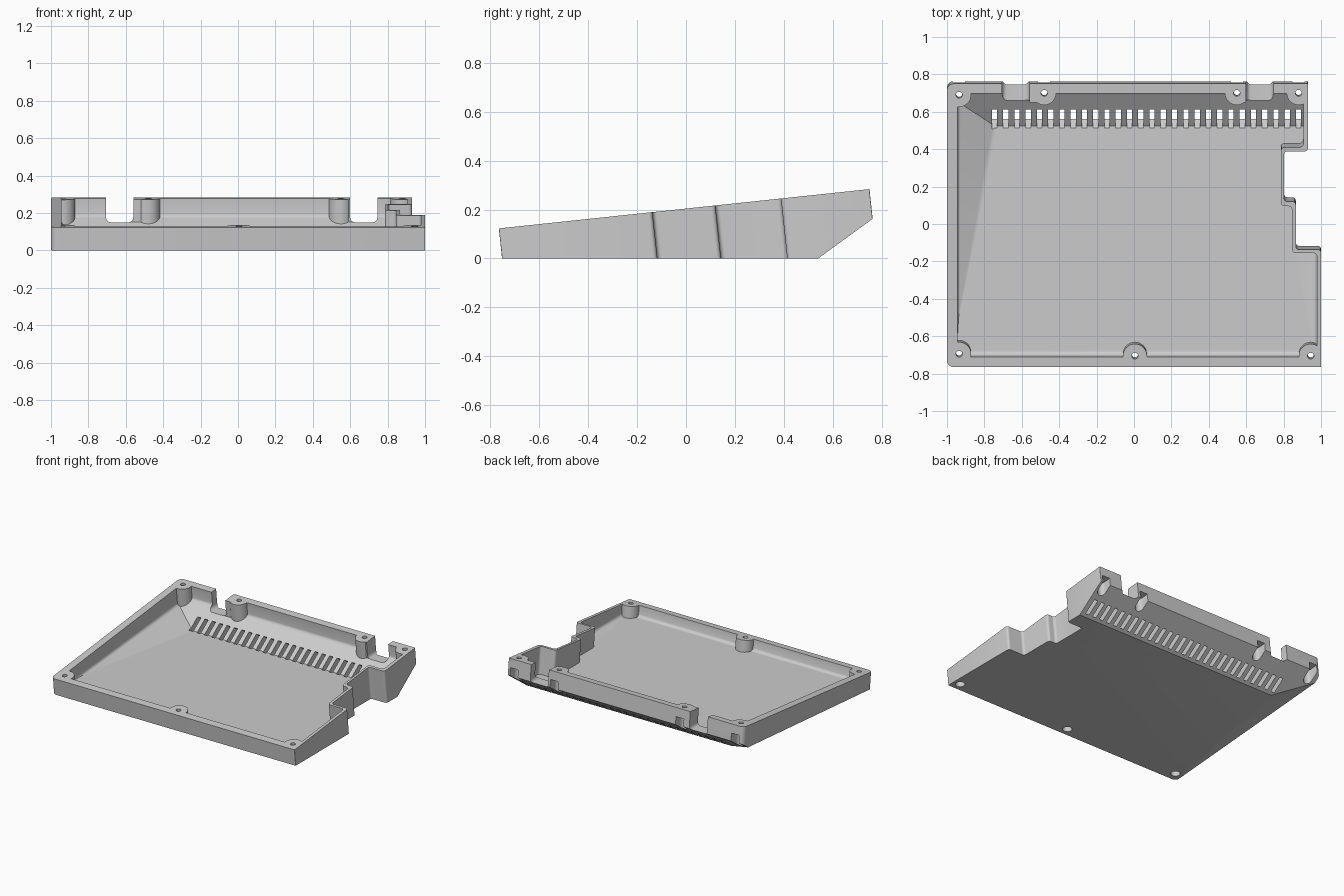
import bpy, bmesh, math
from mathutils import Vector

cube = bpy.data.objects.get("Cube")
if cube:
    bpy.data.objects.remove(cube, do_unlink=True)

SLOPE = 0.106
TILT = math.atan(SLOPE)
AXIS = Vector((0, -math.sin(TILT), math.cos(TILT)))   # normal of the sloping rim
BACKWARD = Vector((0, math.cos(TILT), math.sin(TILT)))
FLOOR = 0.05                                          # floor thickness

grey = bpy.data.materials.new("plain_grey")
grey.use_nodes = True
grey.diffuse_color = (0.6, 0.6, 0.6, 1)
grey.node_tree.nodes["Principled BSDF"].inputs["Base Color"].default_value = (0.6, 0.6, 0.6, 1)


def rounded(pts, radii, steps=5):
    """Round the corners of a 2D outline."""
    out = []
    for i, p in enumerate(pts):
        p = Vector(p)
        a = (Vector(pts[i - 1]) - p).normalized() * radii[i]
        b = (Vector(pts[(i + 1) % len(pts)]) - p).normalized() * radii[i]
        if radii[i] == 0:
            out.append(p)
            continue
        for k in range(steps + 1):
            t = math.pi / 2 * k / steps
            out.append(p + a * (1 - math.sin(t)) + b * (1 - math.cos(t)))
    return out


def add_prism(bm, base, vec):
    low = [bm.verts.new(p) for p in base]
    high = [bm.verts.new(Vector(p) + vec) for p in base]
    bm.faces.new(low)
    bm.faces.new(high)
    n = len(low)
    for i in range(n):
        j = (i + 1) % n
        bm.faces.new((low[i], low[j], high[j], high[i]))


def finish(bm, name):
    bmesh.ops.recalc_face_normals(bm, faces=bm.faces[:])
    mesh = bpy.data.meshes.new(name)
    bm.to_mesh(mesh)
    bm.free()
    mesh.materials.append(grey)
    ob = bpy.data.objects.new(name, mesh)
    bpy.context.collection.objects.link(ob)
    return ob


def on_rim(x, y):
    return Vector((x, y, 0.123 + SLOPE * (y + 0.765)))


def rim_prism(bm, outline, low, high):
    add_prism(bm, [on_rim(x, y) + AXIS * low for x, y in outline], AXIS * (high - low))


def circle(x, y, r, n=32):
    return [(x + r * math.cos(math.tau * k / n), y + r * math.sin(math.tau * k / n)) for k in range(n)]


def box(x0, x1, y0, y1):
    return [(x0, y0), (x1, y0), (x1, y1), (x0, y1)]


# Undersides as (point, outward normal): flat floor, rising back, rising side
fold = Vector((-0.75, 0.54, 0))
front_corner = Vector((-1, -0.75, 0))
side_no = (Vector((-1, 0.70, 0.117)) - front_corner).cross(fold - front_corner).normalized()
if side_no.z > 0:
    side_no.negate()
UNDERSIDE = [(fold, Vector((0, 0, -1))),
             (fold, Vector((0, 0.16, -0.22)).normalized()),
             (front_corner, side_no)]


def inset_underside(inset):
    return [(co - no * inset, no) for co, no in UNDERSIDE]


def fillet(wall, floor, r=0.025, steps=4):
    """Planes that round the inner edge between a wall and a floor."""
    (p1, n1), (p2, n2) = wall, floor
    h1, h2, k = p1.dot(n1) - r, p2.dot(n2) - r, n1.dot(n2)
    centre = (n1 * (h1 - k * h2) + n2 * (h2 - k * h1)) / (1 - k * k)
    planes = []
    for i in range(1, steps):
        no = n1.slerp(n2, i / steps)
        planes.append((centre + no * r, no))
    return planes


def clipped_prism(name, outline, top, planes):
    bm = bmesh.new()
    rim_prism(bm, outline, -0.6, top)
    for co, no in planes:
        bmesh.ops.bisect_plane(bm, geom=bm.verts[:] + bm.edges[:] + bm.faces[:], dist=1e-6,
                               plane_co=co, plane_no=no, clear_outer=True)
        bmesh.ops.holes_fill(bm, edges=[e for e in bm.edges if e.is_boundary], sides=0)
    return finish(bm, name)


def combine(ob, other, operation='DIFFERENCE'):
    mod = ob.modifiers.new("step", 'BOOLEAN')
    mod.operation, mod.solver, mod.object = operation, 'EXACT', other
    bpy.context.view_layer.objects.active = ob
    bpy.ops.object.modifier_apply(modifier=mod.name)
    bpy.data.objects.remove(other, do_unlink=True)


# Outer body with the stepped side, a little over height until trimmed
outer = [(-1, -0.765), (1, -0.765), (1, -0.137), (0.865, -0.137), (0.865, 0.12),
         (0.802, 0.12), (0.802, 0.388), (0.93, 0.388), (0.93, 0.75), (-1, 0.75)]
radii = [0.035, 0.004] + [0.018] * 6 + [0.004, 0.035]
tray = clipped_prism("tray_shell", rounded(outer, radii), 0.04, inset_underside(0))

# Cavity with rounded floor edges
inner = [(-0.945, -0.71), (0.978, -0.71), (0.978, -0.155), (0.845, -0.155), (0.845, 0.095),
         (0.785, 0.095), (0.785, 0.41), (0.905, 0.41), (0.905, 0.697), (-0.945, 0.697)]
ground, back_rise, side_rise = inset_underside(FLOOR)
planes = [ground, back_rise, side_rise]
planes += fillet((on_rim(0, -0.71), -BACKWARD), ground)
planes += fillet((on_rim(0, 0.697), BACKWARD), back_rise)
planes += fillet((Vector((-0.945, 0, 0)), Vector((-1, 0, 0))), side_rise)
planes += fillet((Vector((0.978, 0, 0)), Vector((1, 0, 0))), ground)
combine(tray, clipped_prism("cavity", rounded(inner, [0.02] * 10), 0.2, planes))

# Screw posts, kept inside the outer walls, and webs beside the openings
back_screws = [(-0.935, 0.69), (-0.48, 0.70), (0.55, 0.70), (0.88, 0.70)]
front_screws = [(-0.935, -0.695), (0.005, -0.705), (0.945, -0.705)]
for x, y in back_screws + front_screws:
    limit = 0.922 if y > 0 else 0.992
    ring = [(max(-0.99, min(limit, px)), max(-0.757, min(0.742, py)))
            for px, py in circle(x, y, 0.064)]
    combine(tray, clipped_prism("post", ring, 0.03, inset_underside(0.02)), 'UNION')
for x0, x1 in ((-0.58, -0.481), (0.551, 0.62)):
    combine(tray, clipped_prism("post_web", box(x0, x1, 0.65, 0.74), 0.03, inset_underside(0.02)), 'UNION')

# Trim everything level with the rim
bm = bmesh.new()
rim_prism(bm, box(-1.2, 1.2, -1, 1), 0, 0.4)
combine(tray, finish(bm, "rim_trim"))

# Connector openings in the back wall
for x0, x1 in ((-0.705, -0.56), (0.6, 0.745)):
    bm = bmesh.new()
    profile = rounded([(x0, 0.5), (x0, 0.15), (x1, 0.15), (x1, 0.5)], [0, 0.025, 0.025, 0])
    add_prism(bm, [(x, 0.6, z) for x, z in profile], Vector((0, 0.4, 0)))
    combine(tray, finish(bm, "opening"))

# Vent slots through the rising back
bm = bmesh.new()
slot = [(0.60, -0.015), (0.682, 0.061), (0.586, 0.133), (0.496, 0.063)]
for i in range(28):
    x = -0.746 + i * 0.0602
    add_prism(bm, [(x - 0.014, y, z) for y, z in slot], Vector((0.028, 0, 0)))
combine(tray, finish(bm, "vent_slots"))

# Screw holes and head pockets; back pockets open through the back wall
for x, y in back_screws + front_screws:
    bm = bmesh.new()
    rim_prism(bm, circle(x, y, 0.017, 20), -0.5, 0.1)
    combine(tray, finish(bm, "screw_hole"))
    r = 0.032
    if y > 0:
        arc = [(x + r * math.cos(a), y + r * math.sin(a))
               for a in (math.pi + math.pi * k / 12 for k in range(13))]
        pocket = arc + [(x + r, 0.9), (x - r, 0.9)]
    else:
        pocket = circle(x, y, r)
    bm = bmesh.new()
    rim_prism(bm, pocket, -0.5, -0.065 if y > 0 else -0.09)
    combine(tray, finish(bm, "screw_pocket"))

bpy.ops.object.select_all(action='DESELECT')
tray.select_set(True)
bpy.context.view_layer.objects.active = tray
bpy.ops.object.shade_smooth_by_angle(angle=math.radians(25))
